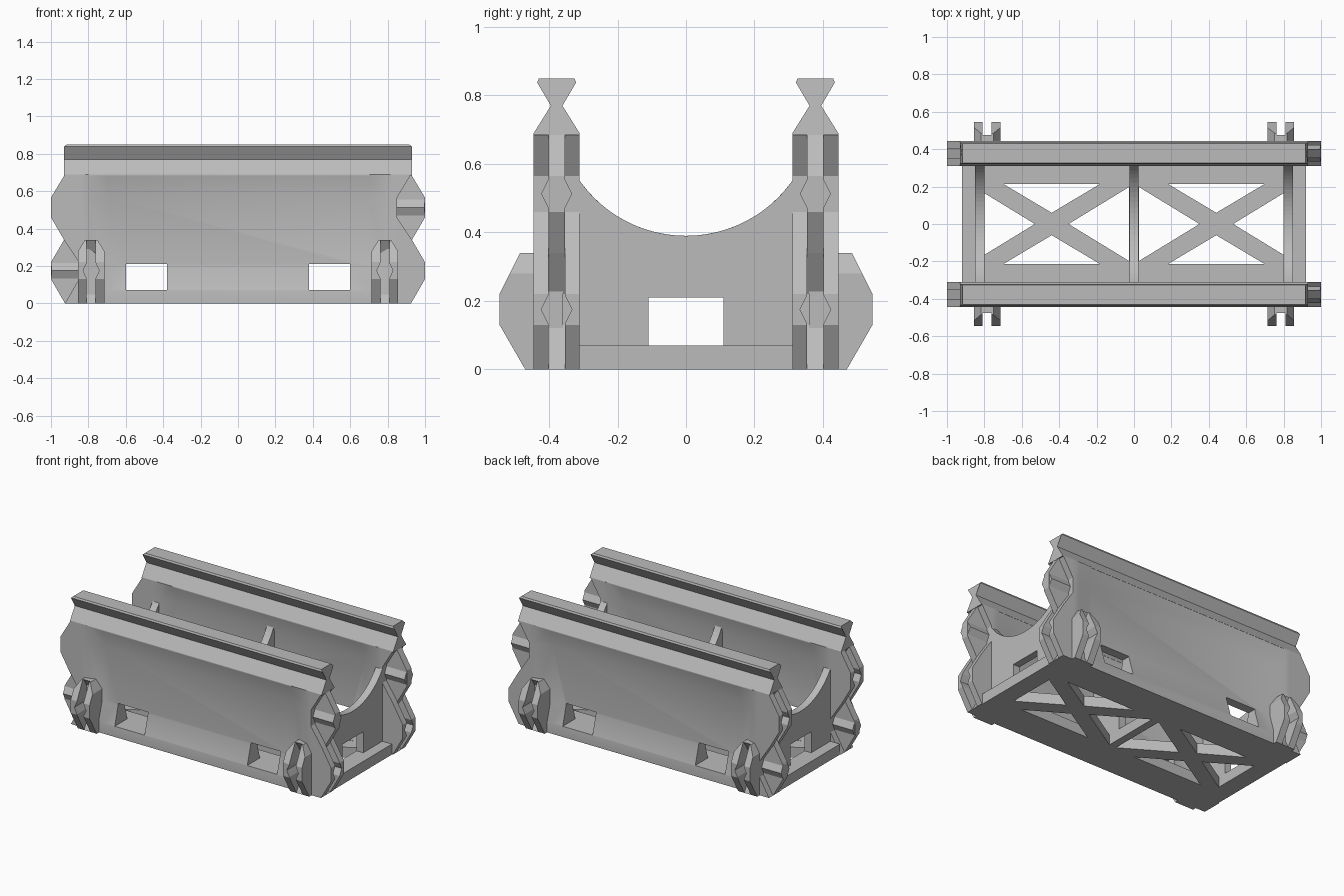
import bpy, bmesh, math
from mathutils import Vector

if "Cube" in bpy.data.objects:
    bpy.data.objects.remove(bpy.data.objects["Cube"])

C, H = 0.378, 0.067          # wall centre line (y) and half thickness
GREY = bpy.data.materials.new("grey plastic")
GREY.diffuse_color = (0.5, 0.5, 0.5, 1)
GREY.use_nodes = True
GREY.node_tree.nodes["Principled BSDF"].inputs["Base Color"].default_value = GREY.diffuse_color


def prism(name, pts, axis, lo, hi, edit=None):
    """Extrude a 2D outline along an axis between lo and hi."""
    place = {"x": lambda p, t: (t, p[0], p[1]),
             "y": lambda p, t: (p[0], t, p[1]),
             "z": lambda p, t: (p[0], p[1], t)}[axis]
    bm = bmesh.new()
    rings = [[bm.verts.new(place(p, t)) for p in pts] for t in (lo, hi)]
    n = len(pts)
    bm.faces.new(rings[0])
    bm.faces.new(rings[1][::-1])
    for i in range(n):
        j = (i + 1) % n
        bm.faces.new((rings[0][i], rings[1][i], rings[1][j], rings[0][j]))
    if edit:
        edit(bm)
    bmesh.ops.recalc_face_normals(bm, faces=bm.faces)
    me = bpy.data.meshes.new(name)
    bm.to_mesh(me)
    bm.free()
    me.materials.append(GREY)
    ob = bpy.data.objects.new(name, me)
    bpy.context.collection.objects.link(ob)
    return ob


def rect(a, b, c, d):
    return [(a, c), (b, c), (b, d), (a, d)]


def cut(ob, cutters):
    for cutter in cutters:
        m = ob.modifiers.new("cut", "BOOLEAN")
        m.operation, m.solver, m.object = "DIFFERENCE", "EXACT", cutter
        bpy.context.view_layer.objects.active = ob
        bpy.ops.object.modifier_apply(modifier=m.name)
        bpy.data.objects.remove(cutter)
    return ob


def mirror(ob, x=False):
    m = ob.modifiers.new("mirror", "MIRROR")
    m.use_axis = (x, True, False)
    return ob


def clamp(v):
    return max(0.0, min(1.0, v))


# Side wall panel, dished on both faces
def dish(bm):
    cuts = [((x, 0, 0), (1, 0, 0)) for x in (-0.8, -0.7, 0.7, 0.8)]
    cuts += [((0, 0, z), (0, 0, 1)) for z in (0.07, 0.2, 0.57)]
    for co, no in cuts:
        bmesh.ops.bisect_plane(bm, geom=bm.verts[:] + bm.edges[:] + bm.faces[:],
                               plane_co=co, plane_no=no)
    for v in bm.verts:
        x, y, z = v.co
        f = min(clamp((0.8 - abs(x)) / 0.1), clamp((z - 0.07) / 0.13), clamp((0.69 - z) / 0.12))
        v.co.y = C + math.copysign(H - 0.037 * f, y - C)


wall = prism("side_wall", rect(-0.845, 0.845, 0, 0.69), "y", C - H, C + H, dish)
cut(wall, [prism("window_cutter", rect(s * 0.49 - 0.11, s * 0.49 + 0.11, 0.071, 0.21), "y", 0.2, 0.6)
           for s in (-1, 1)])
bpy.context.view_layer.objects.active = wall
wall.select_set(True)
bpy.ops.object.shade_smooth_by_angle(angle=math.radians(30))
wall.select_set(False)
mirror(wall)


# Hourglass rail on top of each wall
def taper_top(bm):
    for v in bm.verts:
        if v.co.z > 0.845:
            v.co.x *= 0.985


half = [(0.067, 0.685), (0.067, 0.69), (0.017, 0.77), (0.057, 0.838), (0.052, 0.85)]
rail_pts = [(C + d, z) for d, z in half] + [(C - d, z) for d, z in reversed(half)]
mirror(prism("top_rail", rail_pts, "x", -0.93, 0.93, taper_top))


# Interlocking end connectors: a tongue at one height, a fork at the other
def diamond(zc, c=C, tip=0.045):
    return [(c - 0.02, zc - 0.05), (c + 0.02, zc - 0.05), (c + tip, zc),
            (c + 0.02, zc + 0.05), (c - 0.02, zc + 0.05), (c - tip, zc)]


tongue = [(0.845, 0.69), (0.925, 0.69), (1, 0.565), (1, 0.46), (0.93, 0.34),
          (0.85, 0.22), (0.85, 0.13), (0.925, 0), (0.845, 0)]
cheek = [(0.845, 0.69), (0.925, 0.69), (0.85, 0.565), (0.85, 0.46), (0.93, 0.34),
         (1, 0.22), (1, 0.13), (0.925, 0), (0.845, 0)]
for s, side in ((1, "right"), (-1, "left")):
    inner, outer = (tongue, cheek) if s > 0 else (cheek, tongue)
    male, female = (0.513, 0.175) if s > 0 else (0.175, 0.513)
    lo, hi = sorted((s * 0.85, s * 0.998))
    mirror(prism(side + "_tongue", [(s * x, z) for x, z in inner], "y", C - 0.024, C + 0.024))
    mirror(prism(side + "_tongue_ridge", diamond(male), "x", lo, hi))
    for k, (a, b) in enumerate(((-H, -0.024), (0.024, H))):
        plate = prism(side + "_fork_plate_" + str(k), [(s * x, z) for x, z in outer], "y", C + a, C + b)
        groove = prism("groove_cutter", diamond(female), "x",
                       min(s * 0.85, s * 1.02), max(s * 0.85, s * 1.02))
        mirror(cut(plate, [groove]))

# Forked clips on the outer faces
CX = 0.785
prong = [(0.36, 0), (0.47, 0), (0.545, 0.13), (0.545, 0.22), (0.485, 0.34), (0.36, 0.34)]
web = [(0.36, 0), (0.47, 0), (0.40, 0.13), (0.40, 0.22), (0.475, 0.34), (0.36, 0.34)]
mirror(prism("clip_web", web, "x", CX - 0.024, CX + 0.024), True)
for s in (-1, 1):
    def chamfer(bm):
        r = bmesh.ops.bisect_plane(bm, geom=bm.verts[:] + bm.edges[:] + bm.faces[:],
                                   plane_co=(CX + s * 0.07, 0, 0.28),
                                   plane_no=Vector((s * 0.065, 0, 0.04)).normalized(),
                                   clear_outer=True)
        bmesh.ops.holes_fill(bm, edges=[e for e in bm.edges if e.is_boundary])
    lo, hi = sorted((CX + s * 0.024, CX + s * 0.07))
    p = prism("clip_prong_" + ("inner" if s < 0 else "outer"), prong, "x", lo, hi, chamfer)
    mirror(cut(p, [prism("groove_cutter", diamond(0.175, CX, 0.043), "y", 0.42, 0.6)]), True)

# Floor with crossed braces
floor = prism("floor", rect(-0.92, 0.92, -0.312, 0.312), "z", 0, 0.07)
holes = []
for s in (-1, 1):
    for t in (-1, 1):
        holes.append([(s * 0.70, t * 0.215), (s * 0.18, t * 0.215), (s * 0.44, t * 0.06)])
    holes.append([(s * 0.80, 0.165), (s * 0.80, -0.165), (s * 0.53, 0)])
    holes.append([(s * 0.026, 0.198), (s * 0.026, -0.198), (s * 0.35, 0)])
cut(floor, [prism("hole_cutter", h, "z", -0.1, 0.2) for h in holes])


# Cradle walls across the floor, with a round dip and a window
def cradle(name, x0, x1, w):
    a = math.asin(w / 0.38)
    arc = [(0.38 * math.sin(a * (1 - i / 16)), 0.77 - 0.38 * math.cos(a * (1 - i / 16)))
           for i in range(33)]
    ob = prism(name, [(-w, 0.05), (w, 0.05)] + arc, "x", x0, x1)
    return cut(ob, [prism("window_cutter", rect(-0.11, 0.11, 0.0701, 0.21), "x", x0 - 0.1, x1 + 0.1)])


cradle("left_cradle", -0.849, -0.80, 0.32)
cradle("centre_cradle", -0.025, 0.025, 0.36)
cradle("right_cradle", 0.80, 0.849, 0.32)
